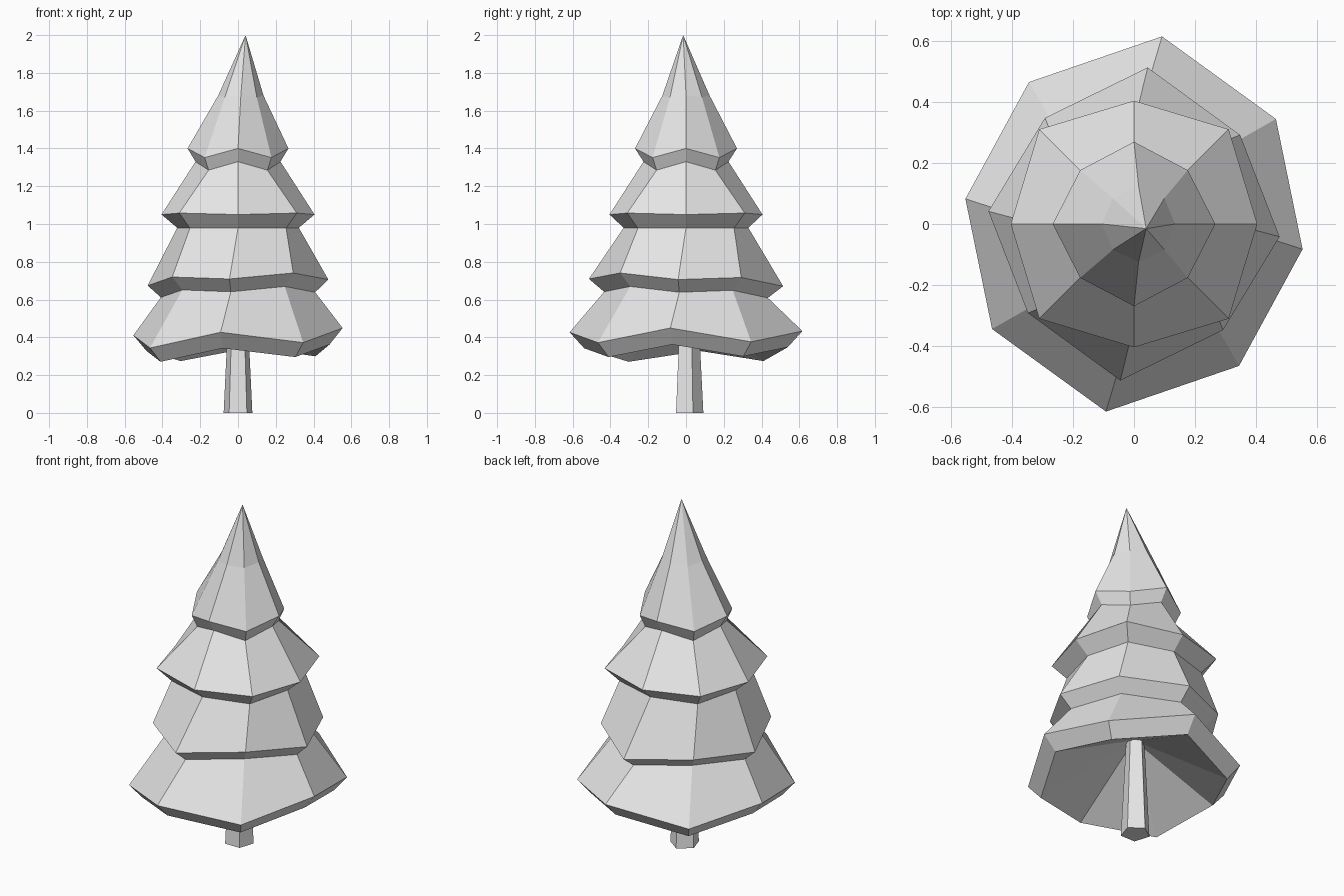
import bpy, bmesh
from math import sin, cos, radians, tau

cube = bpy.data.objects.get("Cube")
if cube:
    bpy.data.objects.remove(cube)

grey = bpy.data.materials.new("pale_grey")
grey.use_nodes = True
colour = (0.8, 0.8, 0.8, 1)
grey.diffuse_color = colour
grey.node_tree.nodes["Principled BSDF"].inputs["Base Color"].default_value = colour


def octagon(side, corner, front, z_axis, z_corner, turn=0, tilt=(0, 0), shift=0):
    """Uneven eight-sided ring: own radius for side, corner and front/back points."""
    points = []
    for i in range(8):
        radius = (side, corner, front, corner)[i % 4]
        angle = radians(45 * i + turn)
        x, y = radius * cos(angle) + shift, radius * sin(angle)
        z = (z_axis, z_corner)[i % 2] + tilt[0] * x + tilt[1] * y
        points.append((x, y, z))
    return points


def pentagon(radius, z, y_centre=0.012):
    angles = [tau * (i / 5 + 0.25) for i in range(5)]
    return [(radius * cos(a), y_centre + radius * sin(a), z) for a in angles]


def loft(name, rings, bottom=None, top=None):
    """Skin a stack of rings, closing each end with a point or a flat cap."""
    bm = bmesh.new()
    loops = [[bm.verts.new(p) for p in ring] for ring in rings]
    count = len(loops[0])
    for low, high in zip(loops, loops[1:]):
        for i in range(count):
            j = (i + 1) % count
            bm.faces.new((low[i], low[j], high[j], high[i]))
    for loop, tip in ((loops[0], bottom), (loops[-1], top)):
        if tip:
            v = bm.verts.new(tip)
            for i in range(count):
                bm.faces.new((loop[i], loop[(i + 1) % count], v))
        else:
            bm.faces.new(loop)
    bmesh.ops.recalc_face_normals(bm, faces=bm.faces)
    mesh = bpy.data.meshes.new(name)
    bm.to_mesh(mesh)
    bm.free()
    mesh.materials.append(grey)
    obj = bpy.data.objects.new(name, mesh)
    bpy.context.collection.objects.link(obj)
    return obj


# Foliage: each tier is an undercut ring followed by a wider skirt ring
lowest_tilt, second_tilt = (0.035, 0), (0.03, -0.04)
foliage_rings = [
    octagon(0.49, 0.51, 0.545, 0.345, 0.285, -8.5, lowest_tilt),
    octagon(0.56, 0.58, 0.623, 0.43, 0.36, -8.5, lowest_tilt),
    octagon(0.41, 0.385, 0.435, 0.625, 0.65, -5, second_tilt),
    octagon(0.48, 0.455, 0.516, 0.69, 0.718, -5, second_tilt),
    octagon(0.322, 0.36, 0.33, 0.98, 0.978),
    octagon(0.405, 0.44, 0.405, 1.05, 1.058),
    octagon(0.225, 0.22, 0.225, 1.33, 1.285),
    octagon(0.267, 0.25, 0.27, 1.4, 1.352),
    octagon(0.12, 0.12, 0.125, 1.68, 1.67, shift=0.015),
]
loft("foliage", foliage_rings, bottom=(0, 0, 0.58), top=(0.04, -0.015, 2))

# Trunk: tapered five-sided post
loft("trunk", [pentagon(0.08, 0), pentagon(0.05, 0.6)])
